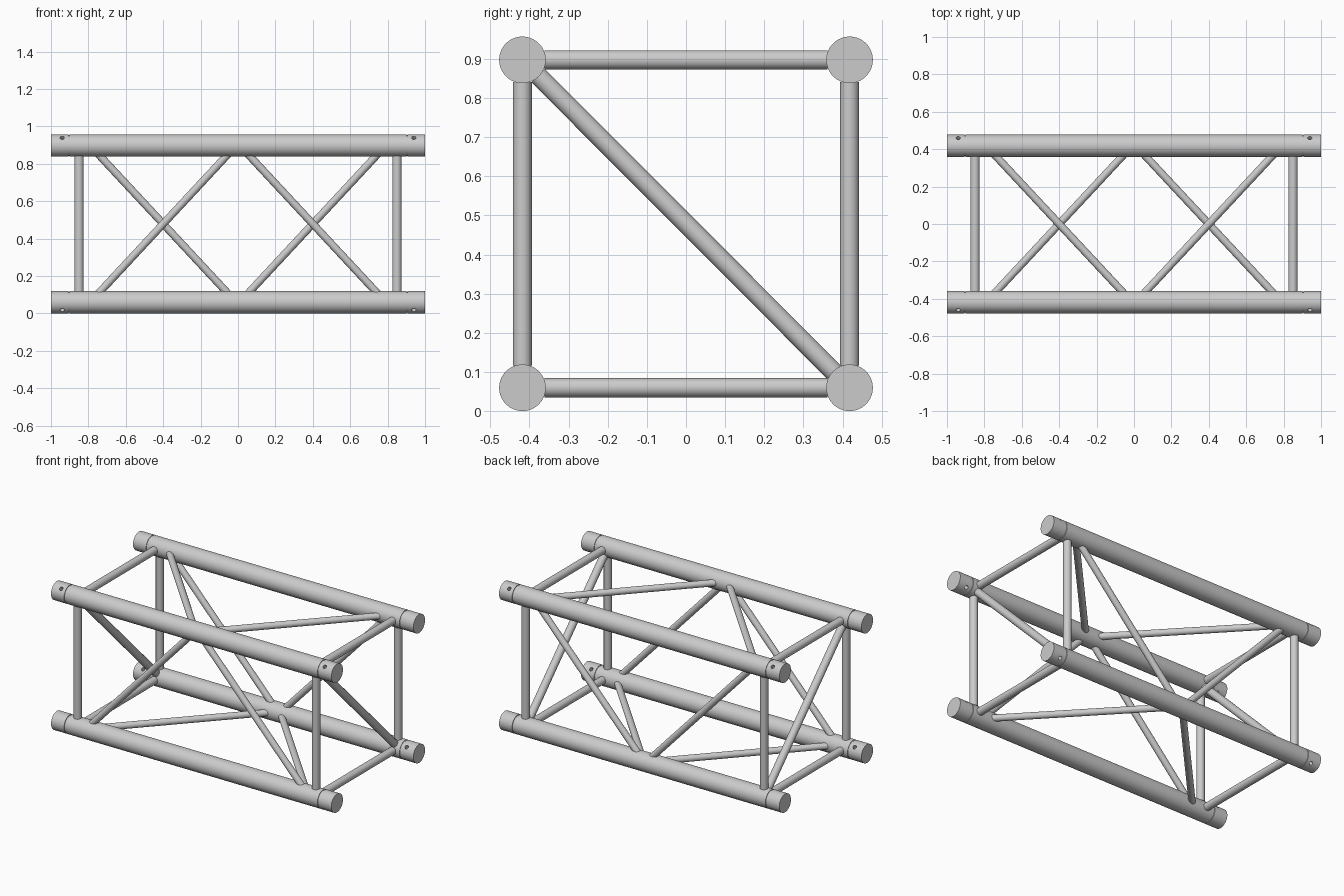
import bpy, math
from mathutils import Vector, Matrix

if "Cube" in bpy.data.objects:
    bpy.data.objects.remove(bpy.data.objects["Cube"])

CY, Z0, Z1 = 0.418, 0.0595, 0.8975   # chord centre lines
R = 0.0595                           # chord radius
R_POST, R_DIAG = 0.0243, 0.0205
X_POST, X_PIN, X_SEAM = 0.85, 0.94, 0.904

metal = bpy.data.materials.new("aluminium_grey")
metal.diffuse_color = (0.6, 0.6, 0.6, 1)
metal.use_nodes = True
metal.node_tree.nodes["Principled BSDF"].inputs["Base Color"].default_value = metal.diffuse_color


def finish(ob):
    bpy.ops.object.select_all(action='DESELECT')
    ob.select_set(True)
    bpy.context.view_layer.objects.active = ob
    bpy.ops.object.shade_smooth_by_angle(angle=math.radians(35))


def rod(name, a, b, radius, sides=32):
    """Cylinder from point a to point b."""
    a, b = Vector(a), Vector(b)
    bpy.ops.mesh.primitive_cylinder_add(vertices=sides, radius=radius, depth=(b - a).length)
    ob = bpy.context.object
    ob.name = name
    rot = (b - a).to_track_quat('Z', 'Y').to_matrix().to_4x4()
    ob.matrix_world = Matrix.Translation((a + b) / 2) @ rot
    ob.data.materials.append(metal)
    return ob


def brace(name, a, b, radius, inset):
    """Rod between two chord centre lines, shortened at both ends."""
    a, b = Vector(a), Vector(b)
    d = (b - a).normalized() * inset
    finish(rod(name, a + d, b - d, radius))


def chord(name, y, z):
    """Main tube turned from a profile, with a fine seam near each end."""
    half = [(1.0, R), (X_SEAM + 0.003, R), (X_SEAM + 0.003, R - 0.004),
            (X_SEAM - 0.003, R - 0.004), (X_SEAM - 0.003, R)]
    profile = half + [(-x, r) for x, r in reversed(half)]
    n = 64
    verts = [(x, r * math.cos(2 * math.pi * i / n), r * math.sin(2 * math.pi * i / n))
             for x, r in profile for i in range(n)]
    faces = [(k * n + i, k * n + (i + 1) % n, (k + 1) * n + (i + 1) % n, (k + 1) * n + i)
             for k in range(len(profile) - 1) for i in range(n)]
    last = (len(profile) - 1) * n
    faces += [tuple(reversed(range(n))), tuple(range(last, last + n))]
    me = bpy.data.meshes.new(name)
    me.from_pydata(verts, [], faces)
    me.flip_normals() if me.polygons[0].normal.dot(me.polygons[0].center * Vector((0, 1, 1))) < 0 else None
    # end caps must agree with the turned wall
    import bmesh
    bm = bmesh.new()
    bm.from_mesh(me)
    bmesh.ops.recalc_face_normals(bm, faces=bm.faces)
    bm.to_mesh(me)
    bm.free()
    me.materials.append(metal)
    ob = bpy.data.objects.new(name, me)
    bpy.context.collection.objects.link(ob)
    ob.location = (0, y, z)
    # pin holes drilled along the cross-section diagonal
    out = Vector((0, math.copysign(0.1, y), 0.1 if z > 0.5 else -0.1))
    for sx in (-1, 1):
        c = Vector((sx * X_PIN, y, z))
        cutter = rod("pin_hole_cutter", c - out, c + out, 0.0115, 20)
        cutter.hide_render = True
        mod = ob.modifiers.new("pin_hole", 'BOOLEAN')
        mod.operation, mod.solver, mod.object = 'DIFFERENCE', 'EXACT', cutter
        bpy.context.view_layer.objects.active = ob
        bpy.ops.object.modifier_apply(modifier=mod.name)
        bpy.data.objects.remove(cutter)
    finish(ob)


# Four main chords
for y, side in ((-CY, "front"), (CY, "back")):
    chord(f"{side}_lower_chord", y, Z0)
    chord(f"{side}_upper_chord", y, Z1)

# End frames: posts, cross bars and one diagonal
for sx, end in ((-1, "left"), (1, "right")):
    x = sx * X_POST
    for y, side in ((-CY, "front"), (CY, "back")):
        brace(f"{end}_{side}_post", (x, y, Z0), (x, y, Z1), R_POST, R - 0.003)
    for z, level in ((Z0, "lower"), (Z1, "upper")):
        brace(f"{end}_{level}_cross_bar", (x, -CY, z), (x, CY, z), R_POST, R - 0.003)
    brace(f"{end}_end_diagonal", (x, -CY, Z1), (x, CY, Z0), R_POST, R - 0.003)

# Zigzag lacing on each long face: (name, middle corner, outer corner)
lacing = (("front", (-CY, Z1), (-CY, Z0)), ("back", (CY, Z0), (CY, Z1)),
          ("top", (-CY, Z1), (CY, Z1)), ("bottom", (CY, Z0), (-CY, Z0)))
for name, mid, outer in lacing:
    for sx, end in ((-1, "left"), (1, "right")):
        brace(f"{name}_{end}_lacing", (sx * 0.01, *mid), (sx * 0.79, *outer), R_DIAG, 0.06)
